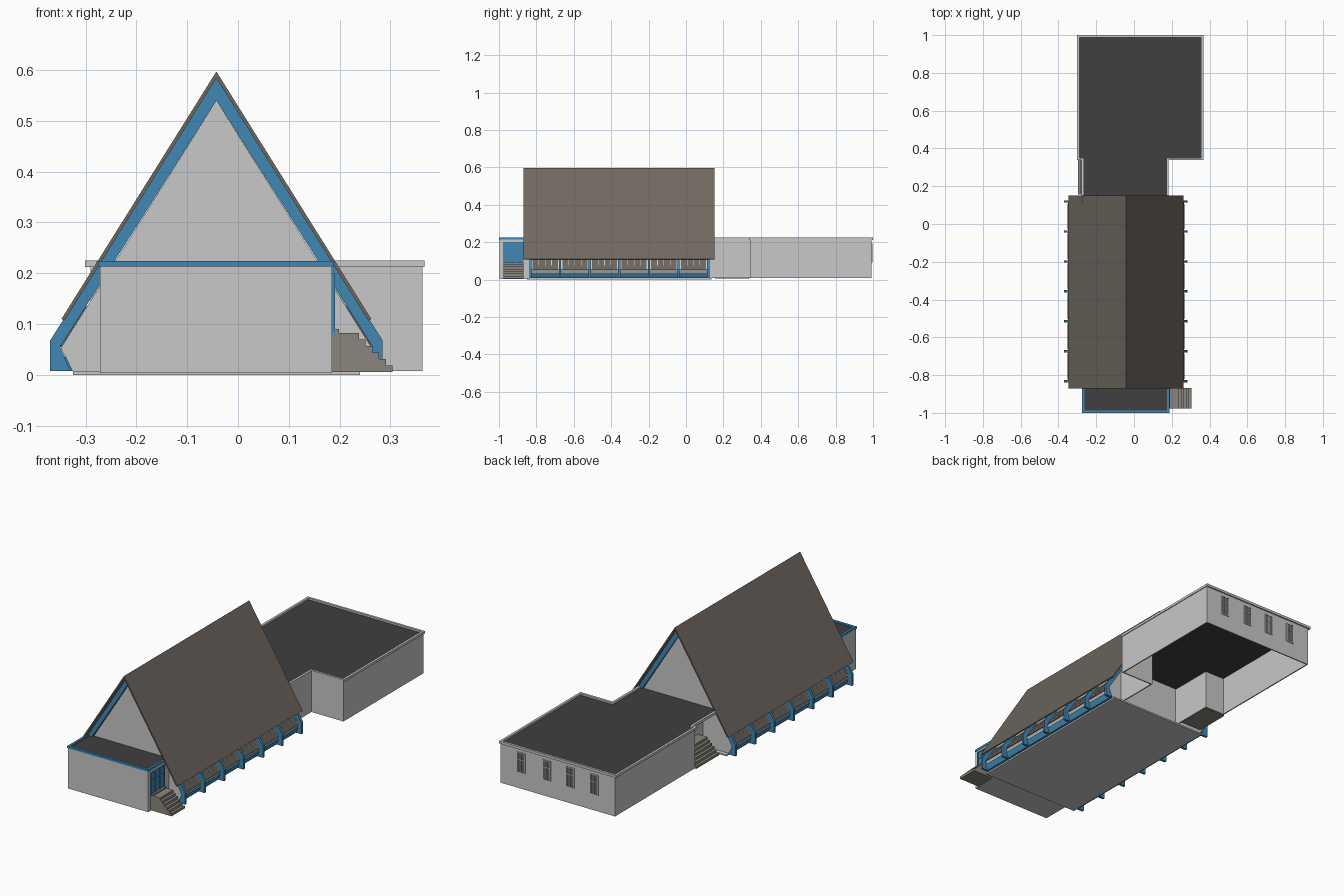
import bpy, bmesh, math
from mathutils import Vector

if "Cube" in bpy.data.objects:
    bpy.data.objects.remove(bpy.data.objects["Cube"])

CX = -0.0425          # ridge line of the hall
SL = 1.59             # roof slope


def mat(name, r, g, b):
    m = bpy.data.materials.new(name)
    m.diffuse_color = (r, g, b, 1)
    m.use_nodes = True
    m.node_tree.nodes["Principled BSDF"].inputs["Base Color"].default_value = m.diffuse_color
    return m


WALL = mat("light_grey_wall", 0.58, 0.58, 0.58)
BLUE = mat("blue_trim", 0.05, 0.25, 0.46)
ROOF = mat("brown_roof", 0.16, 0.138, 0.116)
FLAT = mat("dark_flat_roof", 0.05, 0.05, 0.05)
STEP = mat("stair_stone", 0.26, 0.24, 0.205)
GLASS = mat("window_brown", 0.15, 0.13, 0.11)


def finish(name, bm, m):
    bmesh.ops.recalc_face_normals(bm, faces=bm.faces)
    me = bpy.data.meshes.new(name)
    bm.to_mesh(me)
    bm.free()
    me.materials.append(m)
    ob = bpy.data.objects.new(name, me)
    bpy.context.collection.objects.link(ob)
    return ob


def add_box(bm, x0, x1, y0, y1, z0, z1):
    r = bmesh.ops.create_cube(bm, size=1)
    for v in r["verts"]:
        v.co = Vector(((x0 + x1) / 2 + v.co.x * (x1 - x0),
                       (y0 + y1) / 2 + v.co.y * (y1 - y0),
                       (z0 + z1) / 2 + v.co.z * (z1 - z0)))


def boxes(name, m, lst):
    bm = bmesh.new()
    for b in lst:
        add_box(bm, *b)
    return finish(name, bm, m)


def add_prism(bm, prof, y0, y1):
    """Extrude an (x, z) profile along y."""
    f = bm.faces.new([bm.verts.new((x, y0, z)) for x, z in prof])
    r = bmesh.ops.extrude_face_region(bm, geom=[f])
    vs = [g for g in r["geom"] if isinstance(g, bmesh.types.BMVert)]
    bmesh.ops.translate(bm, verts=vs, vec=(0, y1 - y0, 0))


def prisms(name, m, lst):
    bm = bmesh.new()
    for p, y0, y1 in lst:
        add_prism(bm, p, y0, y1)
    return finish(name, bm, m)


def sym(half):
    """Mirror a half profile (offset, z), apex last, about the ridge line."""
    return ([(CX + o, z) for o, z in half] +
            [(CX - o, z) for o, z in reversed(half) if o > 0])


def band(name, m, path, t, z0, z1):
    """Axis-aligned strip of half width t along an (x, y) path."""
    lst = []
    for (ax, ay), (bx, by) in zip(path, path[1:]):
        lst.append((min(ax, bx) - t, max(ax, bx) + t,
                    min(ay, by) - t, max(ay, by) + t, z0, z1))
    return boxes(name, m, lst)


# Hall body and floor slab
prisms("hall_body", WALL, [(sym([(0.284, 0.008), (0.306, 0.053), (0, 0.54)]), -0.825, 0.115)])
boxes("floor_slab", WALL, [(CX - 0.2825, CX + 0.2825, -0.85, 0.135, 0, 0.008)])

# Steep roof
low, ins = (0.305, 0.11), 0.01
prisms("main_roof", ROOF, [(
    [(CX - 0.305, 0.11), (CX, 0.597), (CX + 0.305, 0.11),
     (CX + 0.299, 0.107), (CX, 0.584), (CX - 0.299, 0.107)], -0.87, 0.152)])

# A-frames, feet outside the eaves
outer = [(0.327, 0.008), (0.327, 0.068), (0, 0.585)]
inner = [(0.287, 0.008), (0.3075, 0.055), (0, 0.54)]
frame_prof = sym(outer) + list(reversed(sym(inner)))
frames = []
FY = [-0.832 + i * 0.1585 for i in range(7)]
bm = bmesh.new()
for y in FY:
    for s in (1, -1):
        half = [(CX + s * o, z) for o, z in outer] + [(CX + s * o, z) for o, z in reversed(inner)]
        add_prism(bm, half, y - 0.006, y + 0.006)
finish("a_frames", bm, BLUE)

# Blue sills and slanted windows between the frames
sills, panes, bars = [], [], []


def slant(s, z0, z1, d):
    """Plate of thickness d on the sloping inner line."""
    o = lambda z: (0.54 - z) / SL
    return [(CX + s * o(z0), z0), (CX + s * (o(z0) + d), z0),
            (CX + s * (o(z1) + d), z1), (CX + s * o(z1), z1)]


for s in (1, -1):
    sills.append(([(CX + s * o, z) for o, z in
                   [(0.283, 0.008), (0.294, 0.008), (0.306, 0.036), (0.296, 0.036)]], FY[0], FY[-1]))
    for y in FY[:-1]:
        a, b = y + 0.012, y + 0.1465
        panes.append((slant(s, 0.055, 0.135, 0.004), a, b))
        for k in (1, 2, 3):
            yy = a + (b - a) * k / 4
            bars.append((slant(s, 0.075, 0.135, 0.0065), yy - 0.0015, yy + 0.0015))
prisms("side_sills", BLUE, sills)
prisms("side_windows", GLASS, panes)
prisms("side_window_bars", WALL, bars)

# Front entrance block
X0, X1 = -0.272, 0.185
boxes("front_block", WALL, [(X0, X1, -0.997, -0.82, 0.004, 0.213)])
boxes("front_flat_roof", FLAT, [(X0 + 0.008, X1 - 0.008, -0.99, -0.826, 0.212, 0.217)])
band("front_roof_trim", BLUE, [(X0 + 0.003, -0.832), (X0 + 0.003, -0.994),
                               (X1 - 0.003, -0.994), (X1 - 0.003, -0.832)], 0.006, 0.213, 0.224)
# Glazed side door
boxes("front_door", BLUE, [(X1, X1 + 0.003, -0.978, -0.868, 0.083, 0.2)] +
      [(X1, X1 + 0.006, y - 0.003, y + 0.003, 0.083, 0.2) for y in (-0.975, -0.942, -0.906, -0.871)] +
      [(X1, X1 + 0.006, -0.978, -0.868, z, z + 0.005) for z in (0.16, 0.195)])


def stair_profile(x, s):
    """Landing and six steps going down in direction s."""
    p = [(x, 0.006), (x, 0.083)]
    z, d = 0.083, 0.053
    for i in range(6):
        p.append((x + s * d, z))
        z = max(0.083 - 0.0128 * (i + 1), 0.006)
        p.append((x + s * d, z))
        d += 0.0132
    p[-1] = (p[-1][0], 0.006)
    return p


prisms("front_stairs", STEP, [(stair_profile(X1, 1), -0.976, -0.868)])
boxes("front_door_threshold", STEP, [(X1, X1 + 0.014, -0.976, -0.868, 0.083, 0.09)])

# Rear annex: open-bottom shell with a recessed porch on the left
band("annex_walls", WALL, [(0.177, 0.115), (0.177, 0.345), (0.36, 0.345), (0.36, 0.99),
                           (-0.287, 0.99), (-0.287, 0.345), (-0.175, 0.345), (-0.175, 0.115)],
     0.003, 0.008, 0.213)
boxes("annex_flat_roof", FLAT, [(-0.29, 0.36, 0.345, 0.99, 0.21, 0.216),
                                (-0.27, 0.177, 0.118, 0.345, 0.21, 0.216)])
band("annex_parapet", WALL, [(0.177, 0.12), (0.177, 0.344), (0.361, 0.344), (0.361, 0.994),
                             (-0.295, 0.994), (-0.295, 0.344), (-0.272, 0.344), (-0.272, 0.12)],
     0.006, 0.212, 0.225)
prisms("porch_stairs", STEP, [(stair_profile(-0.178, -1), 0.155, 0.34)])
boxes("porch_door", GLASS, [(-0.183, -0.178, 0.2, 0.3, 0.083, 0.195)])

# Four rear windows
frames_, glass_ = [], []
for x in (0.245, 0.1, -0.035, -0.172):
    a, b, c, d = x - 0.021, x + 0.021, 0.092, 0.192
    glass_.append((a, b, 0.99, 0.9945, c, d))
    for xx in (a, x, b):
        frames_.append((xx - 0.002, xx + 0.002, 0.99, 0.997, c, d))
    for z in (c, c + 0.065, d):
        frames_.append((a - 0.002, b + 0.002, 0.99, 0.997, z - 0.002, z + 0.002))
boxes("rear_window_glass", GLASS, glass_)
boxes("rear_window_frames", WALL, frames_)
